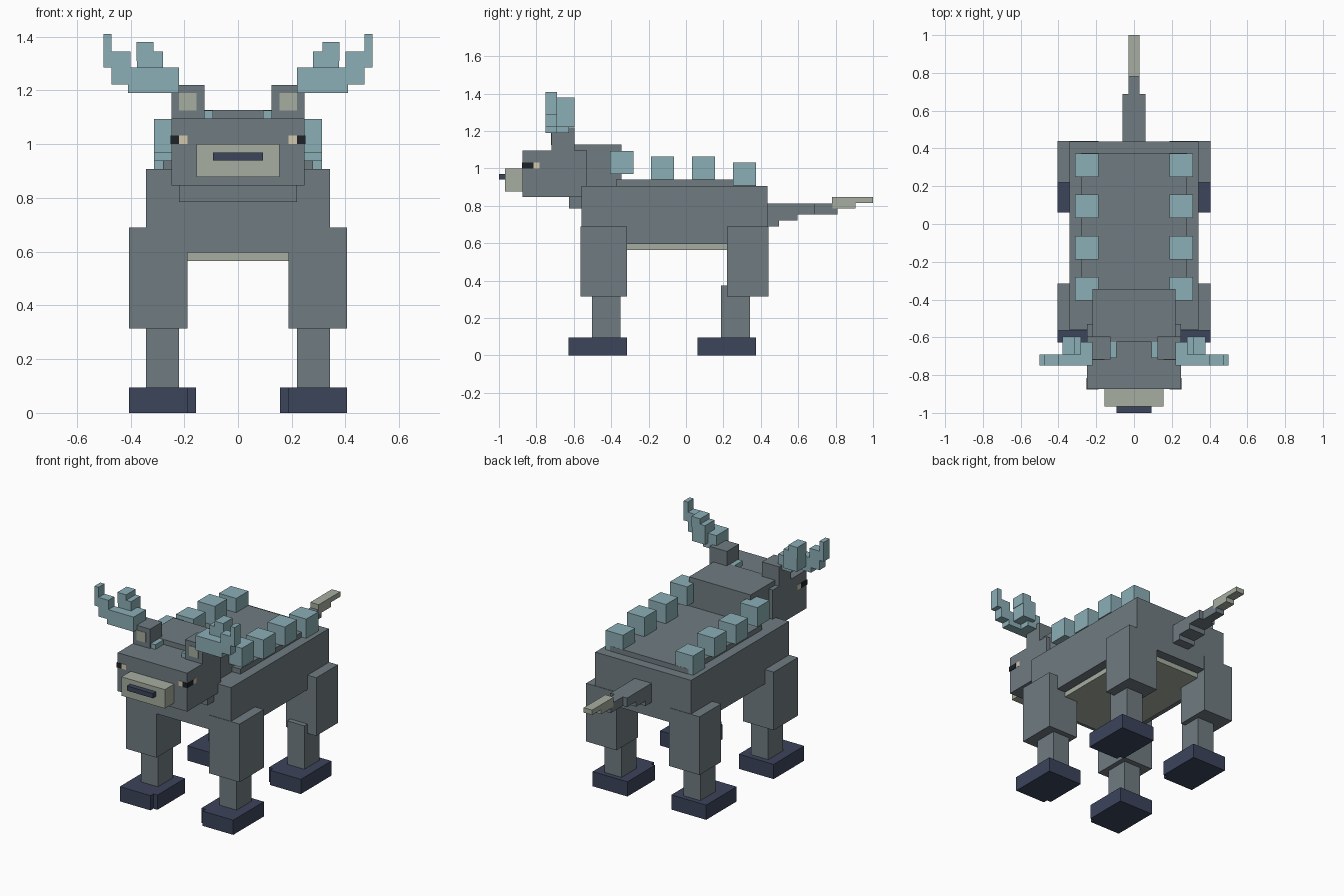
import bpy, bmesh
from mathutils import Vector


def material(name, rgb):
    m = bpy.data.materials.new(name)
    m.diffuse_color = (*rgb, 1)
    return m


HIDE = material("slate_hide", (0.16, 0.20, 0.22))
TEAL = material("teal_crystal", (0.26, 0.43, 0.47))
PALE = material("pale_skin", (0.38, 0.42, 0.35))
NAVY = material("navy_hoof", (0.045, 0.058, 0.105))
BLACK = material("pupil", (0.012, 0.016, 0.02))
CREAM = material("eye_cream", (0.65, 0.57, 0.43))


def boxes(name, mat, *ranges, mirror=False):
    """One object from boxes given as (x0, x1, y0, y1, z0, z1)."""
    bm = bmesh.new()
    for x0, x1, y0, y1, z0, z1 in ranges:
        lo, hi = Vector((x0, y0, z0)), Vector((x1, y1, z1))
        verts = bmesh.ops.create_cube(bm, size=1)["verts"]
        bmesh.ops.scale(bm, vec=hi - lo, verts=verts)
        bmesh.ops.translate(bm, vec=(lo + hi) / 2, verts=verts)
    mesh = bpy.data.meshes.new(name)
    bm.to_mesh(mesh)
    bm.free()
    mesh.materials.append(mat)
    ob = bpy.data.objects.new(name, mesh)
    bpy.context.collection.objects.link(ob)
    if mirror:
        mod = ob.modifiers.new("mirror_x", "MIRROR")
        mod.use_mirror_merge = False
    return ob


# Torso, raised back and belly
boxes("torso", HIDE, (-.342, .342, -.56, .437, .597, .907))
boxes("back_plate", HIDE, (-.28, .28, -.375, .375, .907, .94))
boxes("belly", PALE, (-.28, .28, -.5, .375, .565, .597))

# Neck, head and muzzle
boxes("neck", HIDE, (-.22, .22, -.625, -.345, .785, 1.127))
boxes("head", HIDE, (-.248, .248, -.873, -.53, .847, 1.095))
boxes("muzzle", PALE, (-.155, .155, -.967, -.873, .878, 1.0))
boxes("nose", NAVY, (-.093, .093, -1.0, -.967, .94, .97))

# Eyes wrap around the front corners of the head
boxes("eye_white", CREAM, (.188, .25, -.875, -.782, 1.0, 1.032), mirror=True)
boxes("pupil", BLACK, (.219, .252, -.877, -.815, 1.0, 1.032), mirror=True)

# Ears
boxes("ear", HIDE, (.125, .248, -.718, -.595, 1.094, 1.22), mirror=True)
boxes("inner_ear", PALE, (.155, .22, -.721, -.7, 1.125, 1.19), mirror=True)

# Stepped antlers: main beam, rear prong and root
boxes("antler", TEAL,
      (.22, .41, -.75, -.69, 1.19, 1.285),
      (.40, .47, -.75, -.69, 1.222, 1.345),
      (.41, .50, -.75, -.69, 1.285, 1.345),
      (.47, .50, -.75, -.69, 1.285, 1.41),
      (.22, .315, -.69, -.625, 1.19, 1.285),
      (.28, .375, -.69, -.595, 1.222, 1.345),
      (.315, .378, -.69, -.595, 1.31, 1.38),
      mirror=True)
boxes("antler_root", TEAL, (.093, .13, -.71, -.625, 1.09, 1.125), mirror=True)

# Crystal blocks along both sides of the back
for i, (y, z) in enumerate([(-.405, .97), (-.187, .94), (.032, .94), (.25, .908)]):
    boxes(f"back_crystal_{i + 1}", TEAL,
          (.188, .312, y, y + .124, z, z + .124), mirror=True)

# Legs: thigh, shin and hoof with a small inner step
for name, thigh, shin, hoof, top in (
        ("front", (-.563, -.315), (-.502, -.35), (-.627, -.315), .33),
        ("back", (.22, .44), (.188, .342), (.062, .373), .375)):
    boxes(name + "_thigh", HIDE, (.188, .405, *thigh, .315, .69), mirror=True)
    boxes(name + "_shin", HIDE, (.22, .342, *shin, .09, top), mirror=True)
    boxes(name + "_hoof", NAVY,
          (.186, .405, *hoof, 0, .095),
          (.157, .19, hoof[0] + .03, hoof[1], 0, .095), mirror=True)

# Tail with stepped underside and pale tip
boxes("tail", HIDE,
      (-.06, .06, .43, .687, .755, .813),
      (-.06, .06, .43, .595, .722, .76),
      (-.06, .06, .43, .498, .69, .73),
      (-.03, .03, .68, .783, .755, .813),
      (-.03, .03, .78, .81, .755, .786))
boxes("tail_tip", PALE,
      (-.03, .03, .78, 1.0, .815, .847),
      (-.03, .03, .78, .907, .785, .82))
